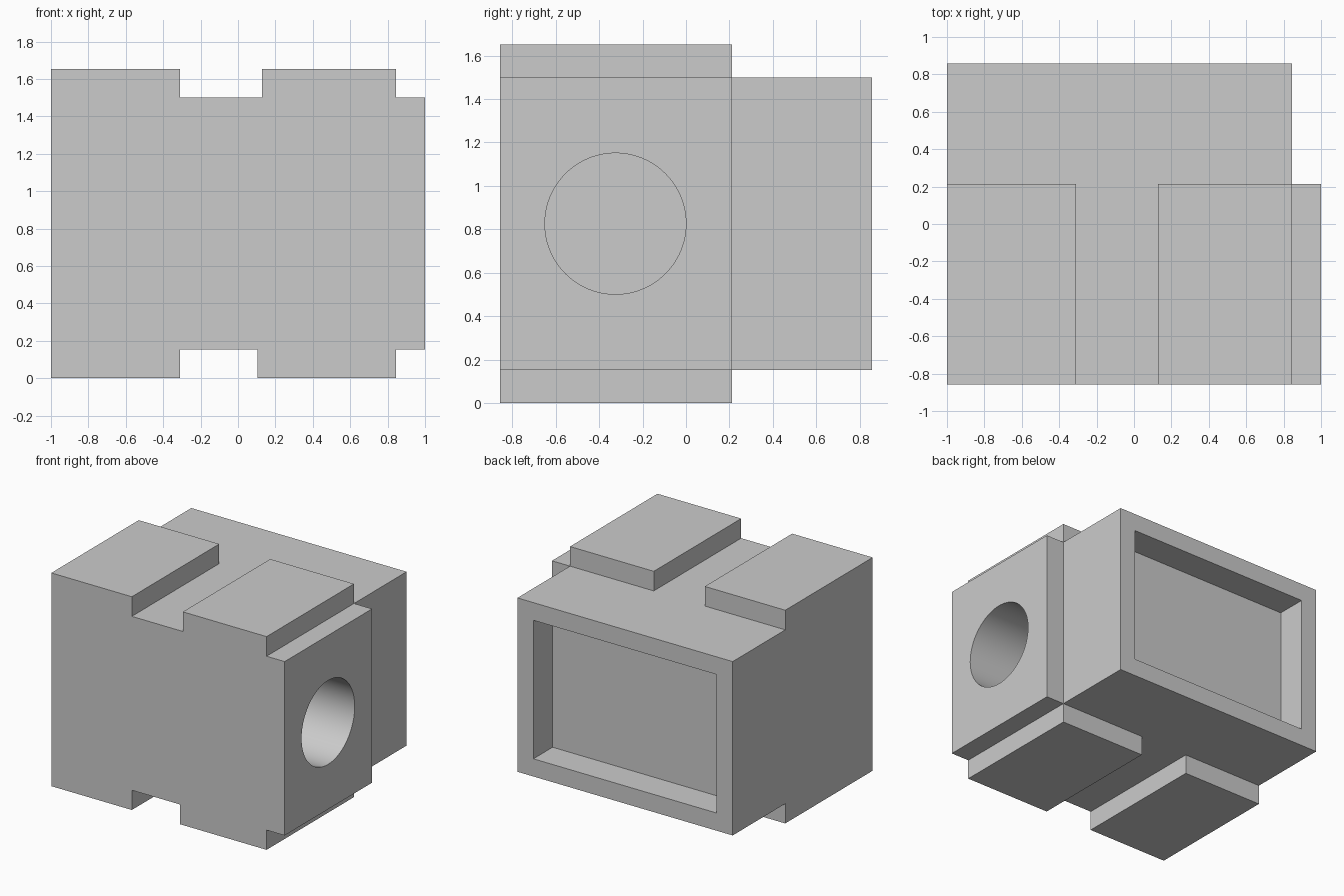
import bpy
import bmesh
import math
from mathutils import Matrix

cube = bpy.data.objects.get("Cube")
if cube:
    bpy.data.objects.remove(cube, do_unlink=True)

GREY = (0.6, 0.6, 0.6, 1.0)
grey = bpy.data.materials.new("plain grey")
grey.use_nodes = True
grey.diffuse_color = GREY
grey.node_tree.nodes["Principled BSDF"].inputs["Base Color"].default_value = GREY

FRONT, STEP, BACK = -0.857, 0.213, 0.857
LOW, HIGH, TOP = 0.153, 1.5, 1.652
SIDE = 0.845


def finish(name, bm):
    bmesh.ops.recalc_face_normals(bm, faces=bm.faces)
    mesh = bpy.data.meshes.new(name)
    bm.to_mesh(mesh)
    bm.free()
    mesh.materials.append(grey)
    obj = bpy.data.objects.new(name, mesh)
    bpy.context.collection.objects.link(obj)
    return obj


def extrude_profile(name, profile, y0, y1):
    """Solid from an x-z outline, running from y0 to y1."""
    bm = bmesh.new()
    face = bm.faces.new([bm.verts.new((x, y0, z)) for x, z in profile])
    grown = bmesh.ops.extrude_face_region(bm, geom=[face])["geom"]
    verts = [v for v in grown if isinstance(v, bmesh.types.BMVert)]
    bmesh.ops.translate(bm, verts=verts, vec=(0, y1 - y0, 0))
    # the source face stays in place as the near cap
    if not face.is_valid or len(bm.faces) < len(profile) + 2:
        bm.faces.new([v for v in bm.verts if v not in verts])
    return finish(name, bm)


def rectangle(x0, x1, z0, z1):
    return [(x0, z0), (x1, z0), (x1, z1), (x0, z1)]


def combine(target, other, operation):
    mod = target.modifiers.new(operation.lower(), "BOOLEAN")
    mod.object = other
    mod.operation = operation
    mod.solver = "EXACT"
    bpy.context.view_layer.objects.active = target
    bpy.ops.object.modifier_apply(modifier=mod.name)
    bpy.data.objects.remove(other, do_unlink=True)


# Front half with raised pads above and below and a side step
outline = [(-1, 0), (-0.31, 0), (-0.31, LOW), (0.105, LOW), (0.105, 0),
           (SIDE, 0), (SIDE, LOW), (1, LOW), (1, HIGH), (SIDE, HIGH),
           (SIDE, TOP), (0.127, TOP), (0.127, HIGH), (-0.31, HIGH),
           (-0.31, TOP), (-1, TOP)]
body = extrude_profile("block_body", outline, FRONT, STEP)

# Plain rear half
rear = extrude_profile("rear_half", rectangle(-1, SIDE, LOW, HIGH), STEP, BACK)
combine(body, rear, "UNION")

# Shallow rectangular recess in the back
rim = 0.137
recess = extrude_profile(
    "recess_cutter",
    rectangle(-1 + rim, SIDE - rim, LOW + rim, HIGH - rim), BACK - 0.235, BACK + 0.2)
combine(body, recess, "DIFFERENCE")

# Blind round bore in the stepped side
bm = bmesh.new()
bmesh.ops.create_cone(
    bm, cap_ends=True, segments=96, radius1=0.325, radius2=0.325, depth=1.2,
    matrix=Matrix.Translation((0.6, -0.325, 0.826)) @ Matrix.Rotation(math.pi / 2, 4, "Y"))
combine(body, finish("bore_cutter", bm), "DIFFERENCE")

# Smooth bore wall, sharp edges elsewhere
bpy.ops.object.select_all(action="DESELECT")
body.select_set(True)
bpy.context.view_layer.objects.active = body
bpy.ops.object.shade_smooth_by_angle(angle=math.radians(30))
